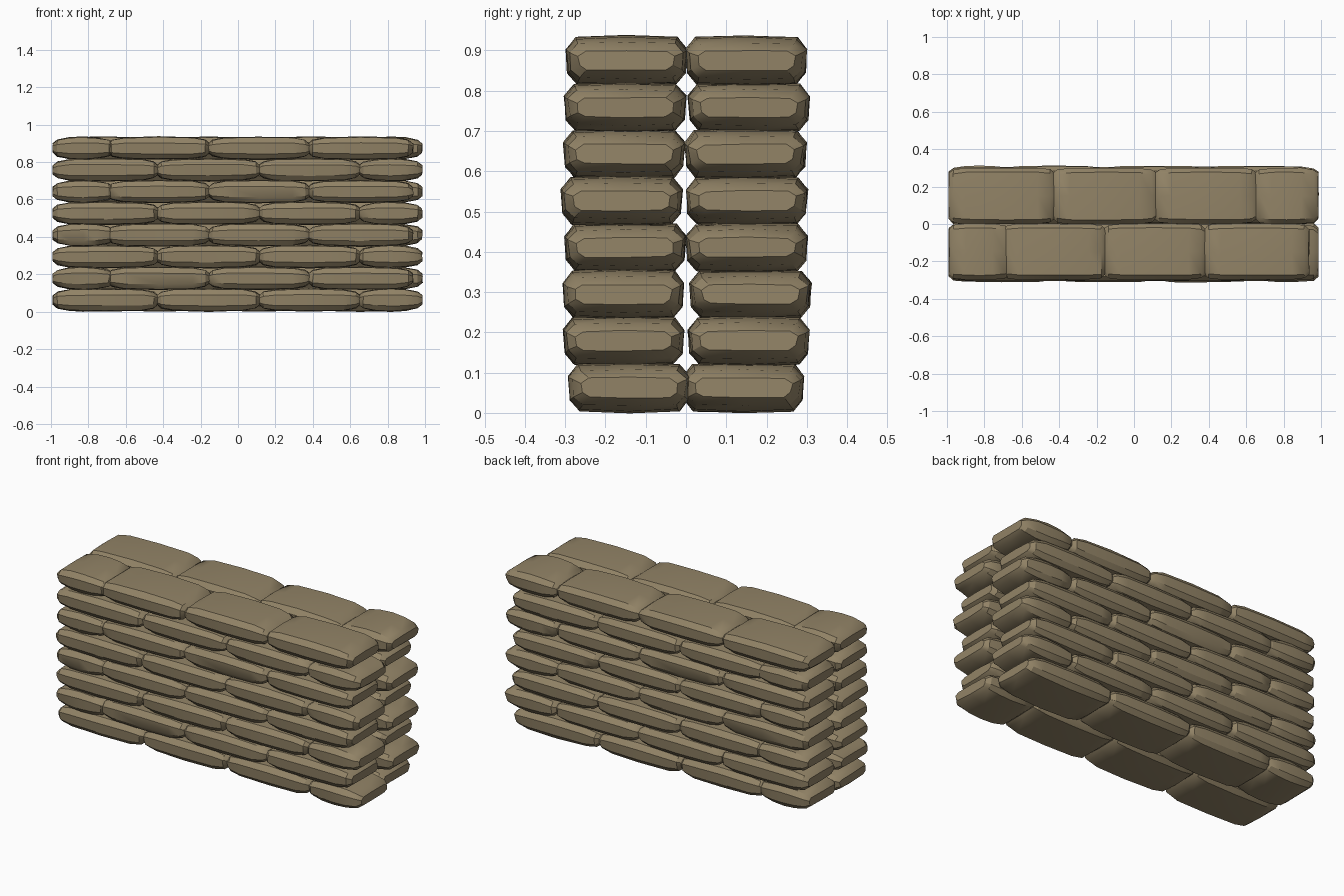
import bpy, bmesh, math, random

if "Cube" in bpy.data.objects:
    bpy.data.objects.remove(bpy.data.objects["Cube"])

random.seed(4)
COURSES, PITCH, H, W = 8, 0.116, 0.0625, 0.151

burlap = bpy.data.materials.new("burlap")
burlap.diffuse_color = (0.29, 0.23, 0.135, 1)
burlap.use_nodes = True
burlap.node_tree.nodes["Principled BSDF"].inputs["Base Color"].default_value = burlap.diffuse_color

# x ranges of the bags in the two alternating bond patterns
PATTERN_A = [(-0.99, -0.425), (-0.435, 0.12), (0.11, 0.655), (0.645, 0.985)]
PATTERN_B = [(-0.99, -0.665), (-0.70, -0.15), (-0.16, 0.385), (0.375, 0.935)]

# outermost y of each course, bottom to top
FRONT_Y = [0.292, 0.306, 0.306, 0.302, 0.311, 0.304, 0.302, 0.299]
BACK_Y = [0.294, 0.307, 0.311, 0.302, 0.302, 0.299, 0.307, 0.301]


def cross_section(w, h):
    """Ten-sided flattened bag outline in y, z."""
    side = [(w * 0.82, -h * 0.93), (w * 0.97, -h * 0.5),
            (w, h * 0.45), (w * 0.84, h * 0.93)]
    left = [(-y, z) for y, z in reversed(side)]
    return side + [(0, h)] + left + [(0, -h)]


def sandbag(name, x0, x1, y, z):
    length = x1 - x0
    # stations along the bag: inset from the end, width factor, height factor
    ends = [(0, 0.80, 0.40), (0.025, 0.94, 0.72), (0.09, 0.99, 0.93)]
    stations = [(x0 + d, a, b) for d, a, b in ends]
    stations += [(x0 + length / 2, 1, 1)]
    stations += [(x1 - d, a, b) for d, a, b in reversed(ends)]
    bm = bmesh.new()
    rings = []
    for x, a, b in stations:
        rings.append([bm.verts.new((x + random.uniform(-0.003, 0.003),
                                    y + py + random.uniform(-0.002, 0.002),
                                    z + pz + random.uniform(-0.0015, 0.0015)))
                      for py, pz in cross_section(W * a, H * b)])
    n = len(rings[0])
    for r, s in zip(rings, rings[1:]):
        for i in range(n):
            j = (i + 1) % n
            bm.faces.new((r[i], r[j], s[j], s[i]))
    bm.faces.new(rings[0])
    bm.faces.new(rings[-1])
    bmesh.ops.recalc_face_normals(bm, faces=bm.faces)
    mesh = bpy.data.meshes.new(name)
    bm.to_mesh(mesh)
    bm.free()
    mesh.shade_smooth()
    mesh.set_sharp_from_angle(angle=math.radians(32))
    mesh.materials.append(burlap)
    bpy.context.collection.objects.link(bpy.data.objects.new(name, mesh))


# two rows of stacked courses, the bond swapped between rows and courses
for row, side, reach in (("front", -1, FRONT_Y), ("back", 1, BACK_Y)):
    for c in range(COURSES):
        use_a = (c % 2 == 0) == (side == -1)
        for i, (x0, x1) in enumerate(PATTERN_A if use_a else PATTERN_B):
            # back bags of the second bond run slightly longer to the right
            y = side * (reach[c] - W)
            sandbag(f"{row}_sandbag_{c + 1}_{i + 1}", x0, x1, y, H + c * PITCH)
